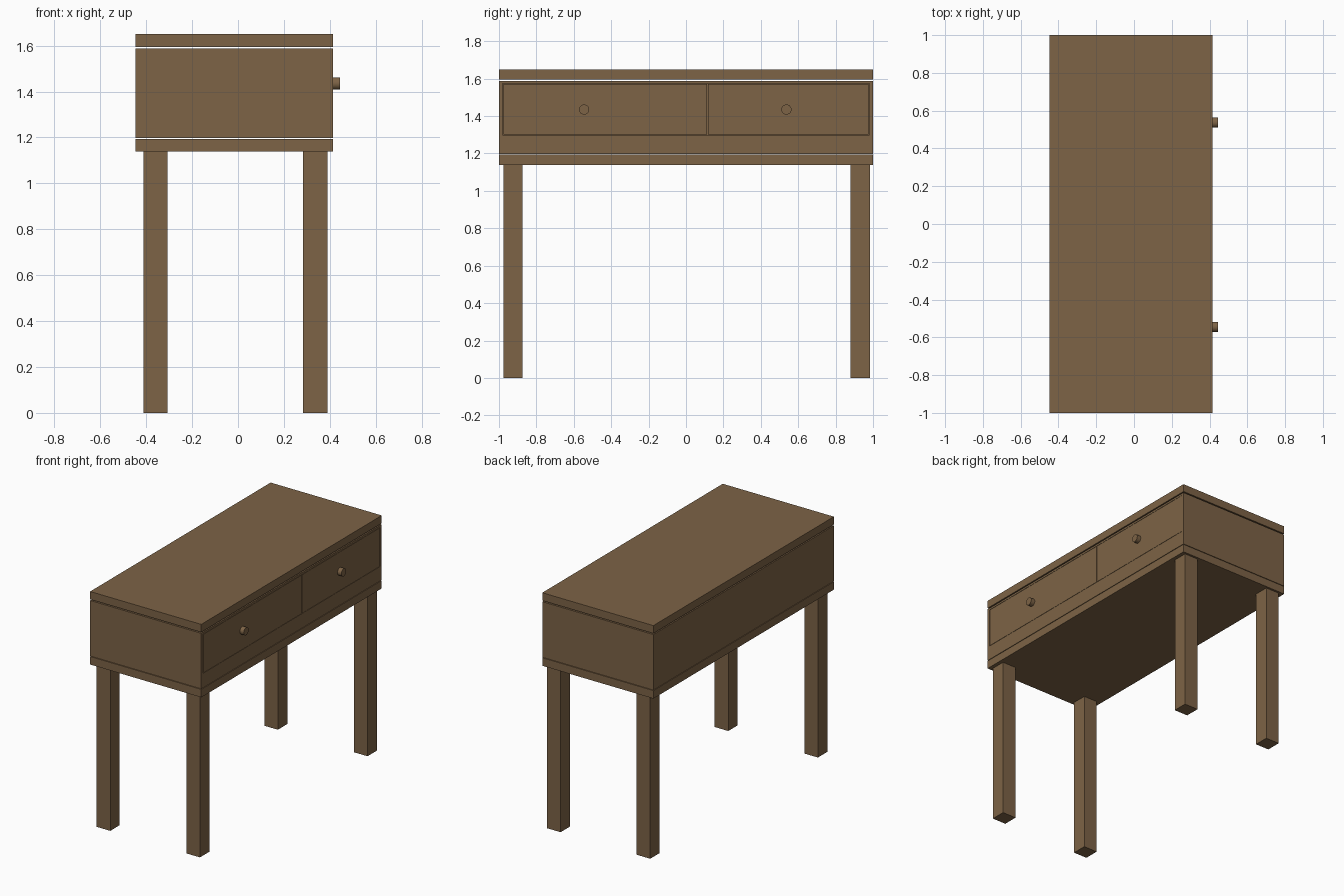
import bpy, math

if "Cube" in bpy.data.objects:
    bpy.data.objects.remove(bpy.data.objects["Cube"])

wood = bpy.data.materials.new("brown wood")
wood.diffuse_color = (0.205, 0.125, 0.061, 1)
wood.use_nodes = True
wood.node_tree.nodes["Principled BSDF"].inputs["Base Color"].default_value = wood.diffuse_color


def box(name, x0, x1, y0, y1, z0, z1):
    bpy.ops.mesh.primitive_cube_add(size=1, location=((x0 + x1) / 2, (y0 + y1) / 2, (z0 + z1) / 2))
    ob = bpy.context.object
    ob.name = name
    ob.scale = (x1 - x0, y1 - y0, z1 - z0)
    bpy.ops.object.transform_apply(location=False, rotation=False, scale=True)
    ob.data.materials.append(wood)
    return ob


XB, XF = -0.447, 0.415      # back and drawer side
Z0, Z1 = 1.198, 1.587       # case height between the boards
T = 0.02                    # panel thickness

# Top and bottom boards, with thin gaps to the case
box("top_board", XB, XF, -1, 1, 1.595, 1.65)
box("bottom_board", XB, XF, -1, 1, 1.138, 1.194)

# Case core and panels
box("case_core", XB, XF - T, -1, 1, Z0, Z1)
box("lower_rail", XF - T, XF, -1, 1, Z0, 1.299)
box("upper_rail", XF - T, XF, -1, 1, 1.573, Z1)
for side, y0, y1 in (("left", -1, -0.98), ("right", 0.98, 1)):
    box(side + "_stile", XF - T, XF, y0, y1, 1.299, 1.573)

# Two flush drawer fronts with round knobs
for side, y0, y1, ky in (("left", -0.977, 0.112, -0.545), ("right", 0.118, 0.977, 0.537)):
    box(side + "_drawer_front", XF - T, XF, y0, y1, 1.301, 1.571)
    bpy.ops.mesh.primitive_cylinder_add(vertices=32, radius=0.027, depth=0.04,
                                        location=(0.425, ky, 1.435),
                                        rotation=(0, math.pi / 2, 0))
    knob = bpy.context.object
    knob.name = side + "_knob"
    knob.data.materials.append(wood)
    bpy.ops.object.shade_smooth_by_angle()

# Four square legs
for xn, x0, x1 in (("back", -0.412, -0.307), ("front", 0.283, 0.389)):
    for yn, y0, y1 in (("left", -0.977, -0.873), ("right", 0.88, 0.985)):
        box(f"{xn}_{yn}_leg", x0, x1, y0, y1, 0, 1.138)
